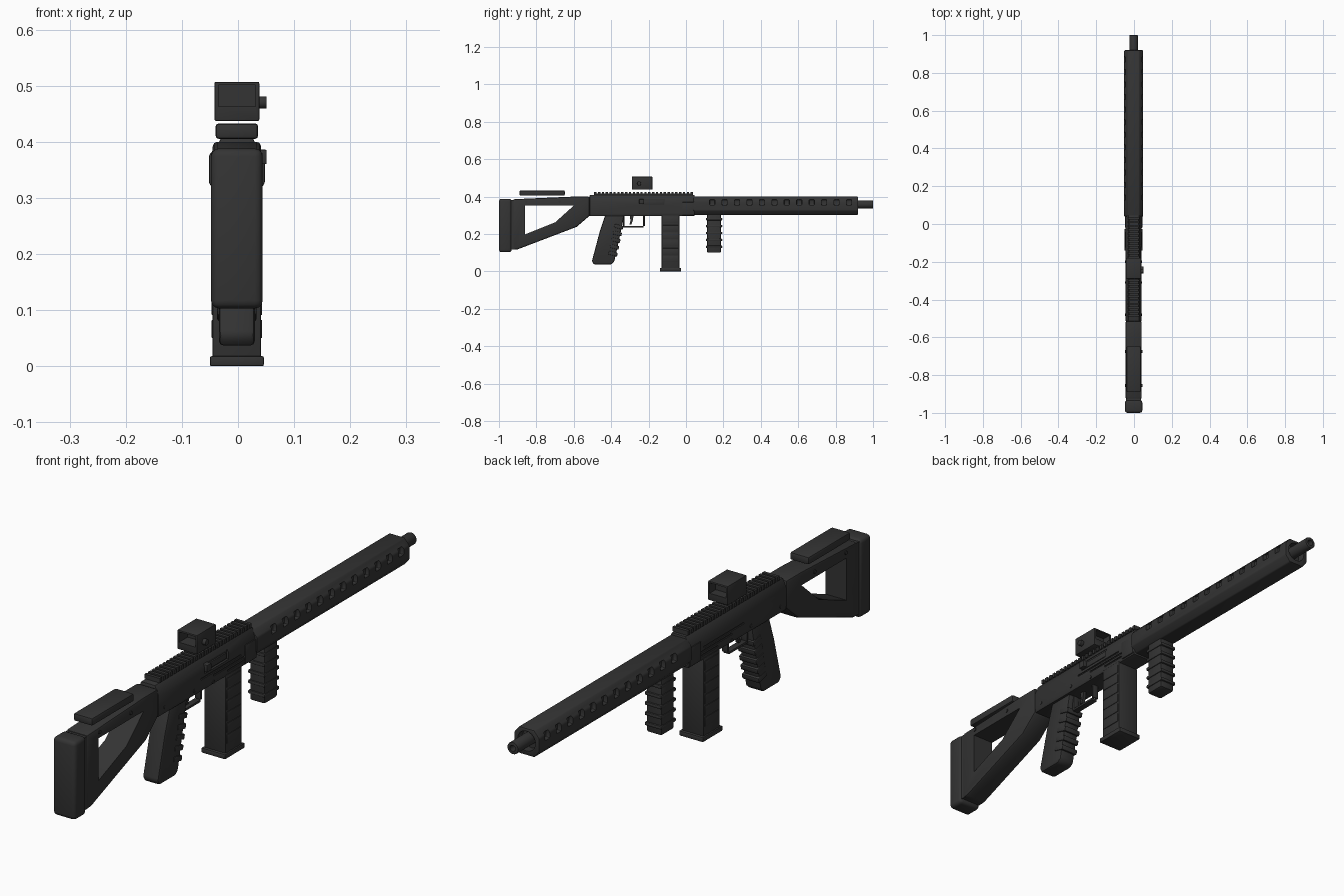
import bpy
import bmesh
import math
from mathutils import Matrix, Vector

if "Cube" in bpy.data.objects:
    bpy.data.objects.remove(bpy.data.objects["Cube"], do_unlink=True)

CX = -0.002  # centre plane of the body


def material(name, value):
    m = bpy.data.materials.new(name)
    m.use_nodes = True
    colour = (value, value, value, 1)
    m.diffuse_color = colour
    bsdf = m.node_tree.nodes["Principled BSDF"]
    bsdf.inputs["Base Color"].default_value = colour
    bsdf.inputs["Roughness"].default_value = 0.6
    return m


BLACK = material("matte black", 0.034)


def activate(ob):
    bpy.ops.object.select_all(action="DESELECT")
    ob.select_set(True)
    bpy.context.view_layer.objects.active = ob


def finish(name, bm, bevel=0.0, segments=2):
    bmesh.ops.recalc_face_normals(bm, faces=bm.faces)
    me = bpy.data.meshes.new(name)
    bm.to_mesh(me)
    bm.free()
    me.materials.append(BLACK)
    ob = bpy.data.objects.new(name, me)
    bpy.context.collection.objects.link(ob)
    activate(ob)
    if bevel:
        mod = ob.modifiers.new("Bevel", "BEVEL")
        mod.width, mod.segments = bevel, segments
        mod.limit_method, mod.angle_limit = "ANGLE", math.radians(25)
        bpy.ops.object.modifier_apply(modifier=mod.name)
    bpy.ops.object.shade_smooth_by_angle(angle=math.radians(30))
    return ob


def add_box(bm, x, y, z, rot=0.0):
    """Box from (min, max) pairs, optionally pitched about x."""
    size = [b - a for a, b in (x, y, z)]
    mid = Vector([(a + b) / 2 for a, b in (x, y, z)])
    mat = Matrix.Translation(mid) @ Matrix.Rotation(rot, 4, "X") @ Matrix.Diagonal((*size, 1))
    bmesh.ops.create_cube(bm, size=1, matrix=mat)


def box(name, half, y, z, bevel=0.0, segments=2):
    bm = bmesh.new()
    add_box(bm, (CX - half, CX + half), y, z)
    return finish(name, bm, bevel, segments)


def extrude(name, points, axis, start, end, bevel=0.0):
    """Extrude (y, z) points along x, or (x, z) points along y."""
    bm = bmesh.new()
    put = (lambda p: (start, *p)) if axis == "x" else (lambda p: (p[0], start, p[1]))
    face = bm.faces.new([bm.verts.new(put(p)) for p in points])
    move = bmesh.ops.extrude_face_region(bm, geom=[face])
    shift = (end - start, 0, 0) if axis == "x" else (0, end - start, 0)
    bmesh.ops.translate(bm, vec=shift, verts=[v for v in move["geom"] if isinstance(v, bmesh.types.BMVert)])
    return finish(name, bm, bevel)


def side(name, points, half, bevel=0.0):
    return extrude(name, points, "x", CX - half, CX + half, bevel)


def add_rod(bm, radius, length, at, axis, sides=16):
    rot = Matrix.Rotation(math.pi / 2, 4, "Y" if axis == "x" else "X")
    bmesh.ops.create_cone(bm, cap_ends=True, segments=sides, radius1=radius, radius2=radius,
                          depth=length, matrix=Matrix.Translation(at) @ rot)


def cut(ob, cutter):
    mod = ob.modifiers.new("Cut", "BOOLEAN")
    mod.operation, mod.solver, mod.object = "DIFFERENCE", "EXACT", cutter
    activate(ob)
    bpy.ops.object.modifier_apply(modifier=mod.name)
    bpy.data.objects.remove(cutter, do_unlink=True)
    bpy.ops.object.shade_smooth_by_angle(angle=math.radians(30))


# Stock: butt pad, open frame and cheek rest
box("butt_pad", 0.046, (-1.0, -0.932), (0.103, 0.388), 0.014, 3)
box("butt_pad_plate", 0.040, (-0.94, -0.915), (0.118, 0.382))
stock = side("stock_frame", [(-0.925, 0.116), (-0.9, 0.118), (-0.585, 0.238), (-0.515, 0.298),
                             (-0.515, 0.4), (-0.6, 0.4), (-0.925, 0.386)], 0.043, 0.008)
bm = bmesh.new()
hole = side("stock_opening_cutter", [(-0.86, 0.198), (-0.7, 0.262), (-0.6, 0.352), (-0.86, 0.352)], 0.1)
bm.free()
cut(stock, hole)
box("cheek_rest", 0.038, (-0.89, -0.648), (0.405, 0.433), 0.006)
bm = bmesh.new()
for y in (-0.855, -0.675):
    add_rod(bm, 0.007, 0.092, (CX, y, 0.373), "x", 12)
finish("stock_pins", bm)

# Receiver with side port and slots
receiver = extrude("receiver", [(CX + sx * x, z) for sx, x, z in
                   [(-1, 0.04, 0.295), (1, 0.04, 0.295), (1, 0.043, 0.31), (1, 0.043, 0.375),
                    (1, 0.028, 0.408), (-1, 0.028, 0.408), (-1, 0.043, 0.375), (-1, 0.043, 0.31)]],
                   "y", -0.515, 0.046, 0.003)
bm = bmesh.new()
add_box(bm, (0.033, 0.07), (-0.25, -0.112), (0.354, 0.388))
for sx in (-1, 1):
    for y0, y1, z in ((-0.27, -0.04, 0.341), (-0.2, -0.02, 0.328), (-0.12, 0.02, 0.314)):
        add_box(bm, sorted((CX + sx * 0.039, CX + sx * 0.07)), (y0, y1), (z - 0.003, z + 0.003))
cut(receiver, finish("receiver_slot_cutter", bm))
bm = bmesh.new()
add_box(bm, (0.025, 0.038), (-0.235, -0.118), (0.358, 0.38))
add_box(bm, (0.03, 0.051), (-0.25, -0.225), (0.36, 0.386))
finish("bolt_and_handle", bm, 0.002)
bm = bmesh.new()
for y, z in ((-0.48, 0.32), (-0.31, 0.315), (-0.2, 0.305)):
    add_rod(bm, 0.006, 0.09, (CX, y, z), "x", 12)
finish("receiver_pins", bm)
bm = bmesh.new()
for sx in (-1, 1):
    add_box(bm, sorted((CX + sx * 0.04, CX + sx * 0.046)), (-0.02, 0.045), (0.3, 0.37))
finish("receiver_front_plates", bm, 0.003)

# Toothed top rail
bm = bmesh.new()
add_box(bm, (CX - 0.025, CX + 0.025), (-0.49, 0.036), (0.4, 0.416))
teeth = 26
for i in range(teeth):
    y = -0.485 + i * 0.516 / (teeth - 1)
    add_box(bm, (CX - 0.031, CX + 0.031), (y - 0.006, y + 0.006), (0.409, 0.425))
finish("top_rail", bm)

# Sight with recessed ends and a side knob
sight = box("sight_body", 0.04, (-0.29, -0.18), (0.437, 0.507), 0.003)
bm = bmesh.new()
for y in ((-0.32, -0.24), (-0.215, -0.15)):
    add_box(bm, (CX - 0.033, CX + 0.033), y, (0.463, 0.501))
cut(sight, finish("sight_cutter", bm))
bm = bmesh.new()
add_rod(bm, 0.011, 0.016, (0.043, -0.25, 0.47), "x")
finish("sight_knob", bm, 0.002)

# Handguard: faceted tube with a row of vents and an open muzzle end
guard = extrude("handguard", [(CX + sx * x, z) for sx, x, z in
                [(-1, 0.03, 0.302), (1, 0.03, 0.302), (1, 0.05, 0.326), (1, 0.05, 0.376),
                 (1, 0.03, 0.4), (-1, 0.03, 0.4), (-1, 0.05, 0.376), (-1, 0.05, 0.326)]],
                "y", 0.04, 0.92, 0.004)
bm = bmesh.new()
for i in range(12):
    y = 0.14 + i * 0.0665
    for sx in (-1, 1):
        add_box(bm, sorted((CX + sx * 0.034, CX + sx * 0.08)), (y - 0.014, y + 0.014), (0.355, 0.384))
cut(guard, finish("vent_cutter", bm, 0.004))
bm = bmesh.new()
add_rod(bm, 0.036, 0.06, (CX, 0.92, 0.354), "y", 24)
cut(guard, finish("muzzle_recess_cutter", bm))

# Barrel with bore
bm = bmesh.new()
add_rod(bm, 0.022, 0.2, (CX, 0.9, 0.358), "y", 24)
barrel = finish("barrel", bm, 0.003)
bm = bmesh.new()
add_rod(bm, 0.011, 0.08, (CX, 1.0, 0.358), "y")
cut(barrel, finish("bore_cutter", bm))

# Pistol grip with finger ridges following its front slope
side("pistol_grip", [(-0.432, 0.3), (-0.462, 0.21), (-0.503, 0.055), (-0.492, 0.037), (-0.4, 0.037),
                     (-0.384, 0.05), (-0.362, 0.15), (-0.33, 0.3)], 0.032, 0.008)
bm = bmesh.new()
for i in range(5):
    z = 0.095 + i * 0.036
    y = -0.374 + (z - 0.095) * 0.21
    add_box(bm, (CX - 0.035, CX + 0.035), (y - 0.04, y + 0.008), (z - 0.01, z + 0.01), -0.25)
finish("grip_ridges", bm, 0.004)

# Trigger and its guard
bm = bmesh.new()
for y, z in (((-0.338, -0.33), (0.24, 0.3)), ((-0.338, -0.228), (0.234, 0.243)),
             ((-0.229, -0.22), (0.242, 0.3))):
    add_box(bm, (CX - 0.012, CX + 0.012), y, z)
finish("trigger_guard", bm, 0.002)
side("trigger", [(-0.3, 0.3), (-0.297, 0.27), (-0.302, 0.25), (-0.292, 0.25),
                 (-0.285, 0.27), (-0.28, 0.3)], 0.006)

# Magazine with raised bands and base plate
box("magazine", 0.043, (-0.13, -0.036), (0.01, 0.3), 0.003)
box("magazine_base", 0.048, (-0.14, -0.026), (0, 0.018), 0.003)
bm = bmesh.new()
for i in range(6):
    z = 0.05 + i * 0.041
    add_box(bm, (CX - 0.045, CX + 0.045), (-0.124, -0.042), (z, z + 0.033))
finish("magazine_bands", bm, 0.002)

# Vertical fore grip with ridges
box("fore_grip", 0.031, (0.112, 0.188), (0.1, 0.31), 0.008)
bm = bmesh.new()
for i in range(5):
    z = 0.125 + i * 0.037
    add_box(bm, (CX - 0.034, CX + 0.034), (0.107, 0.194), (z, z + 0.013))
finish("fore_grip_ridges", bm, 0.004)
